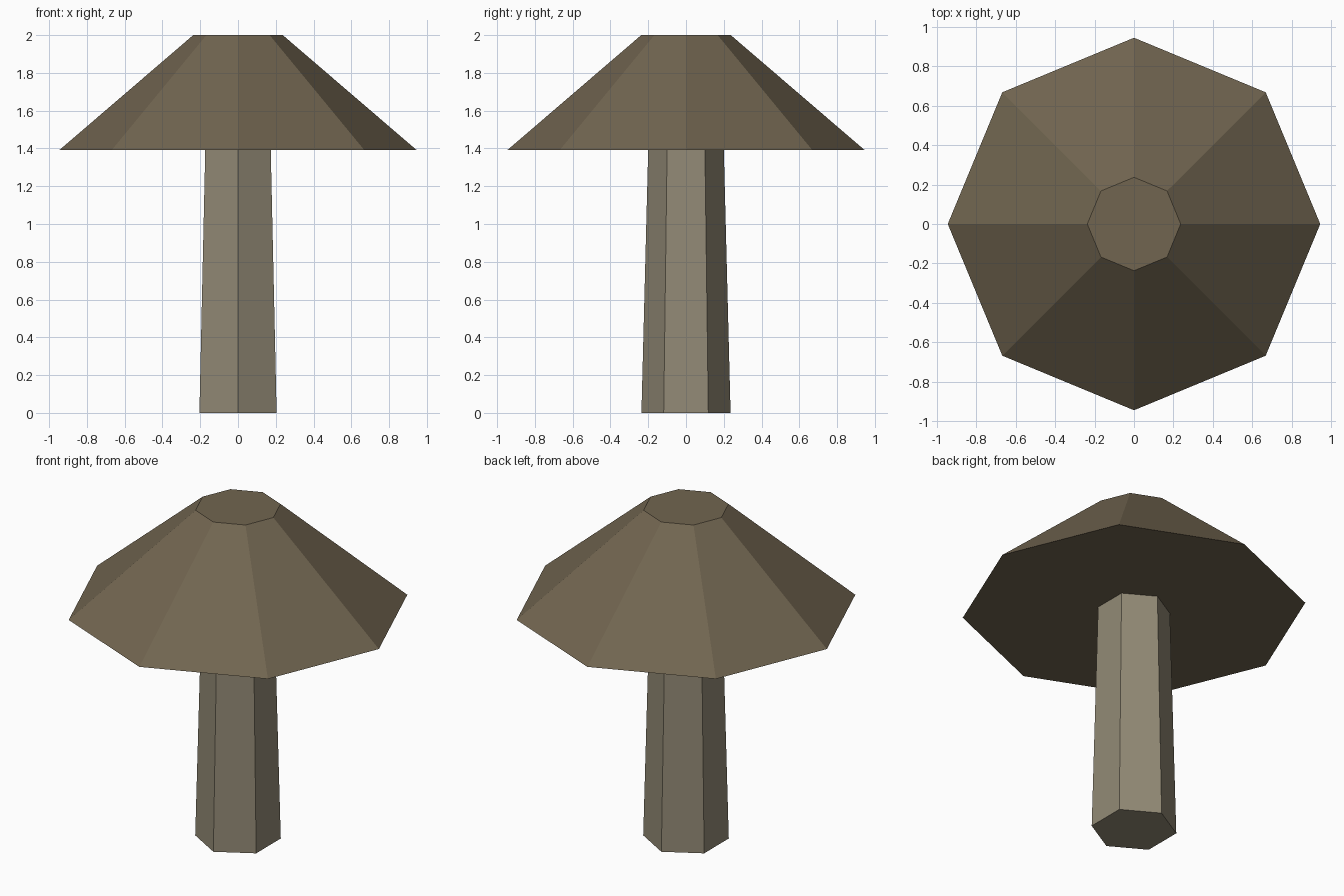
import bpy, bmesh, math

if "Cube" in bpy.data.objects:
    bpy.data.objects.remove(bpy.data.objects["Cube"])


def material(name, color):
    m = bpy.data.materials.new(name)
    m.diffuse_color = (*color, 1)
    m.use_nodes = True
    m.node_tree.nodes["Principled BSDF"].inputs["Base Color"].default_value = m.diffuse_color
    return m


def frustum(name, sides, r0, r1, z0, z1, mat):
    """Closed tapered prism with its first corner pointing along +y."""
    bm = bmesh.new()
    rings = []
    for r, z in ((r0, z0), (r1, z1)):
        angles = [math.pi / 2 + math.tau * i / sides for i in range(sides)]
        rings.append([bm.verts.new((r * math.cos(a), r * math.sin(a), z)) for a in angles])
    low, high = rings
    for i in range(sides):
        j = (i + 1) % sides
        bm.faces.new((low[i], low[j], high[j], high[i]))
    bm.faces.new(low[::-1])
    bm.faces.new(high)
    mesh = bpy.data.meshes.new(name)
    bm.to_mesh(mesh)
    bm.free()
    mesh.materials.append(mat)
    obj = bpy.data.objects.new(name, mesh)
    bpy.context.collection.objects.link(obj)
    return obj


stem_color = material("pale tan", (0.29, 0.255, 0.18))
cap_color = material("dull brown", (0.165, 0.13, 0.08))

# Six-sided tapering stem
frustum("stem", 6, 0.236, 0.2, 0.0, 1.4, stem_color)

# Eight-sided flat-topped cap
frustum("cap", 8, 0.945, 0.237, 1.392, 2.0, cap_color)
